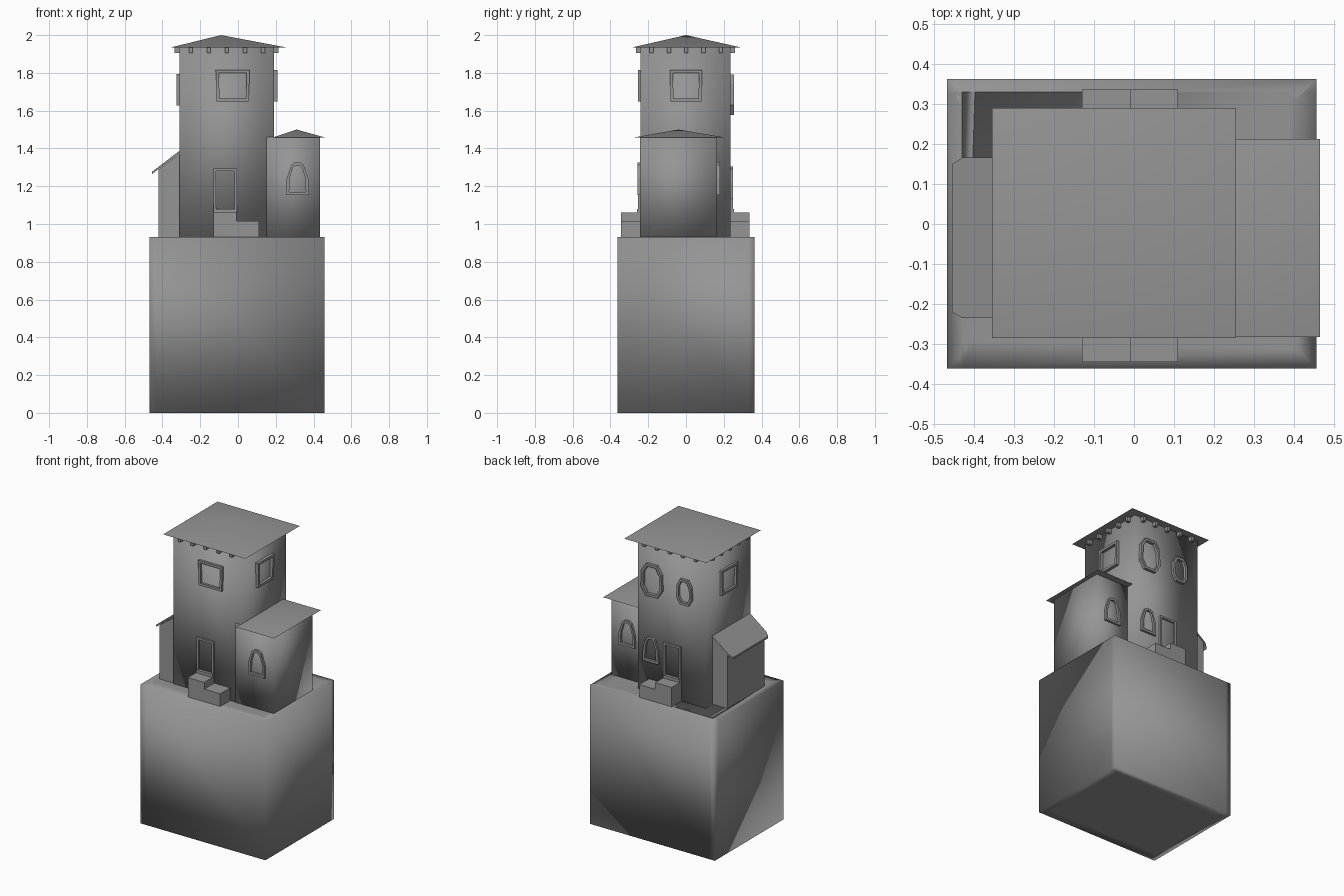
import bpy, bmesh
from mathutils import Vector, Matrix

cube = bpy.data.objects.get("Cube")
if cube:
    bpy.data.objects.remove(cube, do_unlink=True)

grey = bpy.data.materials.new("stone grey")
grey.use_nodes = True
GREY = (0.3, 0.3, 0.3, 1)
grey.diffuse_color = GREY
for node in grey.node_tree.nodes:
    if node.type == 'BSDF_PRINCIPLED':
        node.inputs["Base Color"].default_value = GREY


def finish(bm, name, smooth=False, angle=None):
    bmesh.ops.recalc_face_normals(bm, faces=bm.faces)
    for f in bm.faces:
        f.smooth = smooth
    if angle:
        for e in bm.edges:
            e.smooth = e.calc_face_angle(0) < angle
    mesh = bpy.data.meshes.new(name)
    bm.to_mesh(mesh)
    bm.free()
    mesh.materials.append(grey)
    obj = bpy.data.objects.new(name, mesh)
    bpy.context.collection.objects.link(obj)
    return obj


def box_bm(lo, hi):
    lo, hi = Vector(lo), Vector(hi)
    bm = bmesh.new()
    bmesh.ops.create_cube(bm, size=1)
    for v in bm.verts:
        v.co = (lo + hi) / 2 + v.co * (hi - lo)
    return bm


def box(name, lo, hi, smooth=False):
    bm = box_bm(lo, hi)
    if smooth:
        sharpen_back_corner(bm)
    return finish(bm, name, smooth)


def sharpen_back_corner(bm):
    """Keep the vertical edge at low x, high y crisp."""
    x = min(v.co.x for v in bm.verts)
    y = max(v.co.y for v in bm.verts)
    for e in bm.edges:
        if all(abs(v.co.x - x) + abs(v.co.y - y) < 0.001 for v in e.verts):
            e.smooth = False


def prism(name, bottom, top, smooth=False):
    bm = bmesh.new()
    a = [bm.verts.new(p) for p in bottom]
    b = [bm.verts.new(p) for p in top]
    bm.faces.new(a)
    bm.faces.new(b)
    for i in range(len(a)):
        j = (i + 1) % len(a)
        bm.faces.new((a[i], a[j], b[j], b[i]))
    return finish(bm, name, smooth)


def hip_roof(name, x0, x1, y0, y1, z, apex):
    bm = bmesh.new()
    ring = [bm.verts.new((x, y, z)) for x, y in ((x0, y0), (x1, y0), (x1, y1), (x0, y1))]
    tip = bm.verts.new(apex)
    bm.faces.new(ring)
    for i in range(4):
        bm.faces.new((ring[i], ring[(i + 1) % 4], tip))
    return finish(bm, name, True, 0.5)


SQUARE = [(-.94, -1), (.94, -1), (1, 1), (-1, 1)]
DOOR = [(-1, -1), (1, -1), (1, 1), (-1, 1)]
ARCH = [(-1, -1), (1, -1), (.95, 0), (.55, .85), (.25, 1), (-.25, 1), (-.55, .85), (-.95, 0)]
OCTAGON = [(-.55, -1), (.55, -1), (1, -.5), (.95, .5), (.5, 1), (-.5, 1), (-.95, .5), (-1, -.5)]


def frame(name, shape, centre, normal, w, h, depth=0.015, rim=0.016):
    """Raised rim around an opening on a wall."""
    n, up = Vector(normal), Vector((0, 0, 1))
    u, c = up.cross(n), Vector(centre)
    bm = bmesh.new()

    def ring(shrink, out):
        return [bm.verts.new(c + u * s * (w / 2 - shrink) + up * t * (h / 2 - shrink) + n * out)
                for s, t in shape]

    rings = [ring(0, -0.004), ring(0, depth), ring(rim, depth), ring(rim, -0.004)]
    for k in range(4):
        a, b = rings[k], rings[(k + 1) % 4]
        for i in range(len(shape)):
            j = (i + 1) % len(shape)
            bm.faces.new((a[i], a[j], b[j], b[i]))
    return finish(bm, name)


# Tall base block with inset top and bottom
bm = box_bm((-.468, -.362, 0), (.457, .363, .93))
for point, axis in (((-.43, 0, 0), (1, 0, 0)), ((0, .33, 0), (0, 1, 0))):
    bmesh.ops.bisect_plane(bm, geom=bm.verts[:] + bm.edges[:] + bm.faces[:],
                           plane_co=point, plane_no=axis)
bm.normal_update()
for side in (-1, 1):
    caps = [f for f in bm.faces if f.normal.z * side > 0.9]
    bmesh.ops.inset_region(bm, faces=caps, thickness=0.07)
sharpen_back_corner(bm)
finish(bm, "base_block", True)

# Tower, side annex and their roofs
box("tower", (-.31, -.24, .92), (.19, .235, 1.935), True)
hip_roof("tower_roof", -.355, .255, -.285, .29, 1.935, (-.09, 0, 2))
box("annex", (.15, -.243, .92), (.435, .165, 1.46), True)
hip_roof("annex_roof", .18, .465, -.283, .213, 1.457, (.31, -.04, 1.5))

# Lean-to with sloping roof
wall = [(-.3, .92), (-.42, .92), (-.42, 1.29), (-.3, 1.38)]
prism("lean_to", [(x, -.232, z) for x, z in wall], [(x, .163, z) for x, z in wall])
plan = [(-.305, -.235), (-.43, -.235), (-.455, -.22), (-.455, .15), (-.43, .166), (-.305, .166)]
prism("lean_to_roof", [(x, y, 1.375 + (x + .31) * .76) for x, y in plan],
      [(x, y, 1.387 + (x + .31) * .76) for x, y in plan])

# Brackets under the tower eaves
for i in range(5):
    x, y = -.25 + .0955 * i, -.182 + .0915 * i
    for side, edge in (("front", -.24), ("back", .235)):
        box(f"bracket_{side}_{i}", (x - .01, edge - .025, 1.905), (x + .01, edge + .025, 1.934))
    for side, edge in (("right", -.31), ("left", .19)):
        box(f"bracket_{side}_{i}", (edge - .025, y - .01, 1.905), (edge + .025, y + .01, 1.934))

# Doors and steps on front and back
for side, s, edge, end in (("front", -1, -.24, -.345), ("back", 1, .235, .337)):
    n = (0, s, 0)
    frame(f"{side}_door", DOOR, (-.067, edge, 1.177), n, .125, .235, .013, .013)
    y0, y1 = sorted((edge - s * .02, end))
    box(f"{side}_upper_step", (-.13, y0, .92), (-.008, y1, 1.06))
    box(f"{side}_lower_step", (-.008, y0, .92), (.11, y1, 1.015))
    ya, yb = sorted((edge, edge + s * .02))
    box(f"{side}_door_sill", (-.13, ya, 1.06), (-.008, yb, 1.08))
    frame(f"{side}_annex_window", ARCH, (.315, -.243 if s < 0 else .165, 1.24), n, .12, .172)

# Windows
frame("tower_front_window", SQUARE, (-.028, -.24, 1.732), (0, -1, 0), .18, .166)
frame("tower_left_window", SQUARE, (.19, 0, 1.732), (1, 0, 0), .172, .166, .02)
frame("tower_right_window", SQUARE, (-.31, 0, 1.71), (-1, 0, 0), .172, .166, .016)
frame("tower_back_large_window", OCTAGON, (.08, .235, 1.685), (0, 1, 0), .155, .215, .02)
frame("tower_back_small_window", OCTAGON, (-.16, .235, 1.67), (0, 1, 0), .112, .17, .018)
frame("lower_back_window", ARCH, (.09, .235, 1.22), (0, 1, 0), .115, .17)
